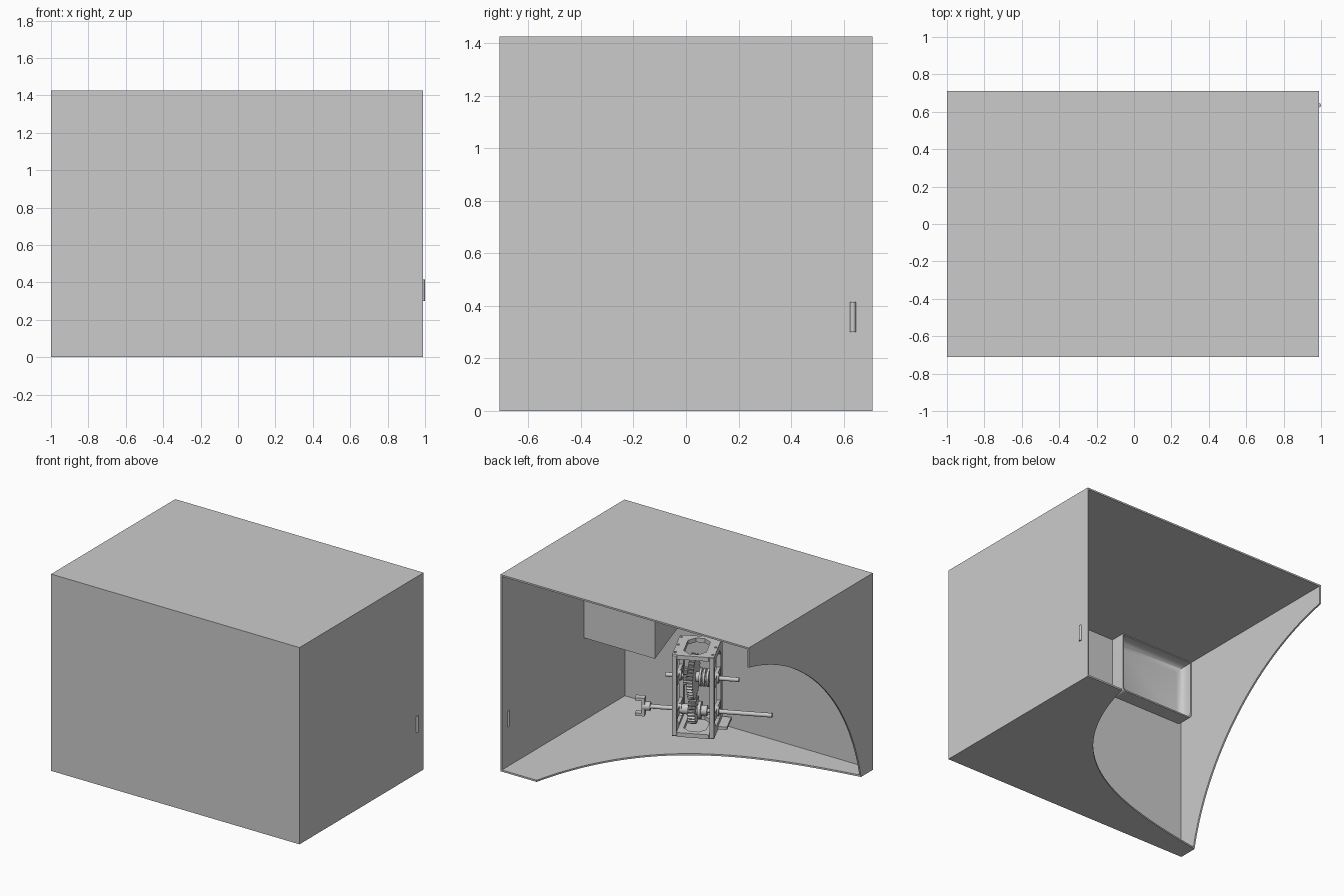
import bpy, bmesh, math
from mathutils import Matrix, Vector
from mathutils.geometry import interpolate_bezier

old = bpy.data.objects.get("Cube")
if old:
    bpy.data.objects.remove(old, do_unlink=True)

grey = bpy.data.materials.new("plain_grey")
grey.use_nodes = True
grey.diffuse_color = (0.6, 0.6, 0.6, 1)
grey.node_tree.nodes["Principled BSDF"].inputs["Base Color"].default_value = (0.6, 0.6, 0.6, 1)


def finish(name, bm, frame=None, smooth=False):
    bmesh.ops.recalc_face_normals(bm, faces=bm.faces)
    mesh = bpy.data.meshes.new(name)
    bm.to_mesh(mesh)
    bm.free()
    mesh.materials.append(grey)
    ob = bpy.data.objects.new(name, mesh)
    bpy.context.collection.objects.link(ob)
    if frame:
        ob.matrix_world = frame
    if smooth:
        bpy.ops.object.select_all(action='DESELECT')
        ob.select_set(True)
        bpy.context.view_layer.objects.active = ob
        bpy.ops.object.shade_smooth_by_angle(angle=math.radians(35))
    return ob


def prism(name, pts, push, frame=None, smooth=False):
    """Flat outline pushed into a solid."""
    bm = bmesh.new()
    face = bm.faces.new([bm.verts.new(p) for p in pts])
    ext = bmesh.ops.extrude_face_region(bm, geom=[face], use_keep_orig=True)
    moved = [v for v in ext["geom"] if isinstance(v, bmesh.types.BMVert)]
    bmesh.ops.translate(bm, verts=moved, vec=push)
    return finish(name, bm, frame, smooth)


def box(name, lo, hi, frame=None):
    pts = [(lo[0], lo[1], lo[2]), (hi[0], lo[1], lo[2]),
           (hi[0], hi[1], lo[2]), (lo[0], hi[1], lo[2])]
    return prism(name, pts, (0, 0, hi[2] - lo[2]), frame)


def rod(name, x0, x1, z, r, frame, sides=24):
    ring = [math.tau * i / sides for i in range(sides)]
    pts = [(x0, r * math.cos(a), z + r * math.sin(a)) for a in ring]
    return prism(name, pts, (x1 - x0, 0, 0), frame, True)


def gear(name, x0, x1, z, r, teeth, frame, depth=0.016):
    pts = []
    for i in range(teeth * 4):
        rad = r if i % 4 < 2 else r - depth
        a = math.tau * i / (teeth * 4)
        pts.append((x0, rad * math.cos(a), z + rad * math.sin(a)))
    return prism(name, pts, (x1 - x0, 0, 0), frame)


def window_plate(name, origin, u, v, half_u, half_v, rim, push, frame):
    """Plate with a chamfered window through it."""
    o, u, v = Vector(origin), Vector(u), Vector(v)
    bm = bmesh.new()

    def loop(a, b, c):
        corners = [(a, b - c), (a - c, b), (c - a, b), (-a, b - c),
                   (-a, c - b), (c - a, -b), (a - c, -b), (a, c - b)]
        return [bm.verts.new(o + u * p + v * q) for p, q in corners]

    outer = loop(half_u, half_v, 0.006)
    inner = loop(half_u - rim, half_v - rim, 0.045)
    faces = [bm.faces.new((outer[i], outer[(i + 1) % 8], inner[(i + 1) % 8], inner[i]))
             for i in range(8)]
    ext = bmesh.ops.extrude_face_region(bm, geom=faces, use_keep_orig=True)
    moved = [g for g in ext["geom"] if isinstance(g, bmesh.types.BMVert)]
    bmesh.ops.translate(bm, verts=moved, vec=push)
    return finish(name, bm, frame)


# Outer shell
L, R, F, B, T, W = 0.99, -1.0, -0.71, 0.71, 1.425, 0.012
box("top_panel", (R, F, T - W), (L, B, T))
box("front_panel", (R, F, 0), (L, F + W, T - W))
box("left_panel", (L - W, F + W, 0), (L, B, T - W))

# Cut-away right wall
arc = interpolate_bezier(Vector((R, B, 1.282)), Vector((R, 0.07, 1.147)),
                         Vector((R, -0.44, 0.64)), Vector((R, -0.575, 0)), 40)
prism("right_panel", list(arc) + [(R, F + W, 0), (R, F + W, T - W), (R, B, T - W)], (W, 0, 0))

# Cut-away floor
arc = interpolate_bezier(Vector((0.70, B, 0)), Vector((0.46, -0.27, 0)),
                         Vector((-0.25, -0.45, 0)), Vector((R, -0.575, 0)), 40)
prism("floor_panel", list(arc) + [(R, F + W, 0), (L - W, F + W, 0), (L - W, B, 0)], (0, 0, W))

# Handle through the left wall
grip = [math.tau * i / 16 for i in range(16)]
prism("handle", [(0.985 + 0.015 * math.cos(a), 0.635 + 0.012 * math.sin(a), 0.3) for a in grip],
      (0, 0, 0.115), None, True)

# Hanging box with a sloping underside
prism("hanging_box", [(0.41, -0.23, 0.61), (0.41, -0.23, T - W), (0.41, F + W, T - W),
                      (0.41, F + W, 0.83)], (L - W - 0.41, 0, 0))

# Open rounded tray in the upper front corner
bm = bmesh.new()
bmesh.ops.create_cube(bm, size=1)
bmesh.ops.scale(bm, vec=(0.585, 0.105, 0.425), verts=bm.verts)
bmesh.ops.translate(bm, vec=(-0.695, -0.645, 1.2), verts=bm.verts)
low = [e for e in bm.edges if all(v.co.z < 1.1 for v in e.verts)
       and abs(e.verts[0].co.y - e.verts[1].co.y) > 0.05]
bmesh.ops.bevel(bm, geom=low, offset=0.03, segments=5, affect='EDGES', profile=0.5)
mouth = max(bm.faces, key=lambda f: f.calc_center_median().y)
bmesh.ops.inset_region(bm, faces=[mouth], thickness=0.01)
sunk = bmesh.ops.extrude_face_region(bm, geom=[mouth])
bmesh.ops.delete(bm, geom=[mouth], context='FACES_ONLY')
bmesh.ops.translate(bm, vec=(0, -0.085, 0),
                    verts=[g for g in sunk["geom"] if isinstance(g, bmesh.types.BMVert)])
base = [g for g in sunk["geom"] if isinstance(g, bmesh.types.BMFace)][0]
bmesh.ops.bevel(bm, geom=list(base.edges), offset=0.05, segments=6, affect='EDGES', profile=0.5)
finish("corner_tray", bm, None, True)

# Gearbox frame, turned about the vertical
G = Matrix.Translation((0.234, -0.461, 0)) @ Matrix.Rotation(math.radians(205), 4, 'Z')
X, Y, Z = (1, 0, 0), (0, 1, 0), (0, 0, 1)
for side, x in (("left", -0.14), ("right", 0.11)):
    window_plate("gearbox_%s_plate" % side, (x, 0, 0.365), Y, Z, 0.16, 0.295, 0.05,
                 (0.03, 0, 0), G)
    for z in (0.2, 0.44):
        box("bearing_bar_%s" % side, (x + 0.003, -0.12, z - 0.03), (x + 0.027, 0.12, z + 0.03), G)
        rod("bearing_%s" % side, x - 0.008, x + 0.038, z, 0.034, G)
for part, z in (("bottom", 0.07), ("top", 0.63)):
    window_plate("gearbox_%s_plate" % part, (0, 0, z), X, Y, 0.11, 0.16, 0.035, (0, 0, 0.03), G)
box("mounting_foot", (0.14, 0.0, 0.07), (0.2, 0.16, 0.09), G)

# Bolts on the top plate
for x in (-0.125, 0.125):
    for y in (-0.12, 0, 0.12):
        box("plate_bolt", (x - 0.007, y - 0.007, 0.655), (x + 0.007, y + 0.007, 0.666), G)

# Upper shaft with its gear and clutch rings
rod("upper_shaft", -0.21, 0.28, 0.44, 0.015, G)
rod("upper_hub", -0.09, 0.09, 0.44, 0.035, G)
gear("upper_gear", -0.045, -0.005, 0.44, 0.155, 40, G)
for i in range(3):
    rod("clutch_ring", 0.02 + i * 0.025, 0.035 + i * 0.025, 0.44, 0.062, G)
gear("upper_small_gear", -0.085, -0.06, 0.44, 0.06, 18, G, 0.01)

# Lower shaft with its gear
rod("lower_shaft", -0.34, 0.5, 0.2, 0.015, G)
rod("lower_hub", -0.1, 0.07, 0.2, 0.035, G)
gear("lower_gear", -0.05, 0.0, 0.2, 0.095, 24, G)
rod("lower_collar", 0.01, 0.03, 0.2, 0.06, G)

# Forked coupling on the end of the lower shaft
rod("coupling_hub", -0.36, -0.31, 0.2, 0.03, G)
box("coupling_bridge", (-0.365, -0.025, 0.135), (-0.345, 0.025, 0.265), G)
for z in (0.135, 0.245):
    box("coupling_prong", (-0.41, -0.025, z), (-0.365, 0.025, z + 0.02), G)
